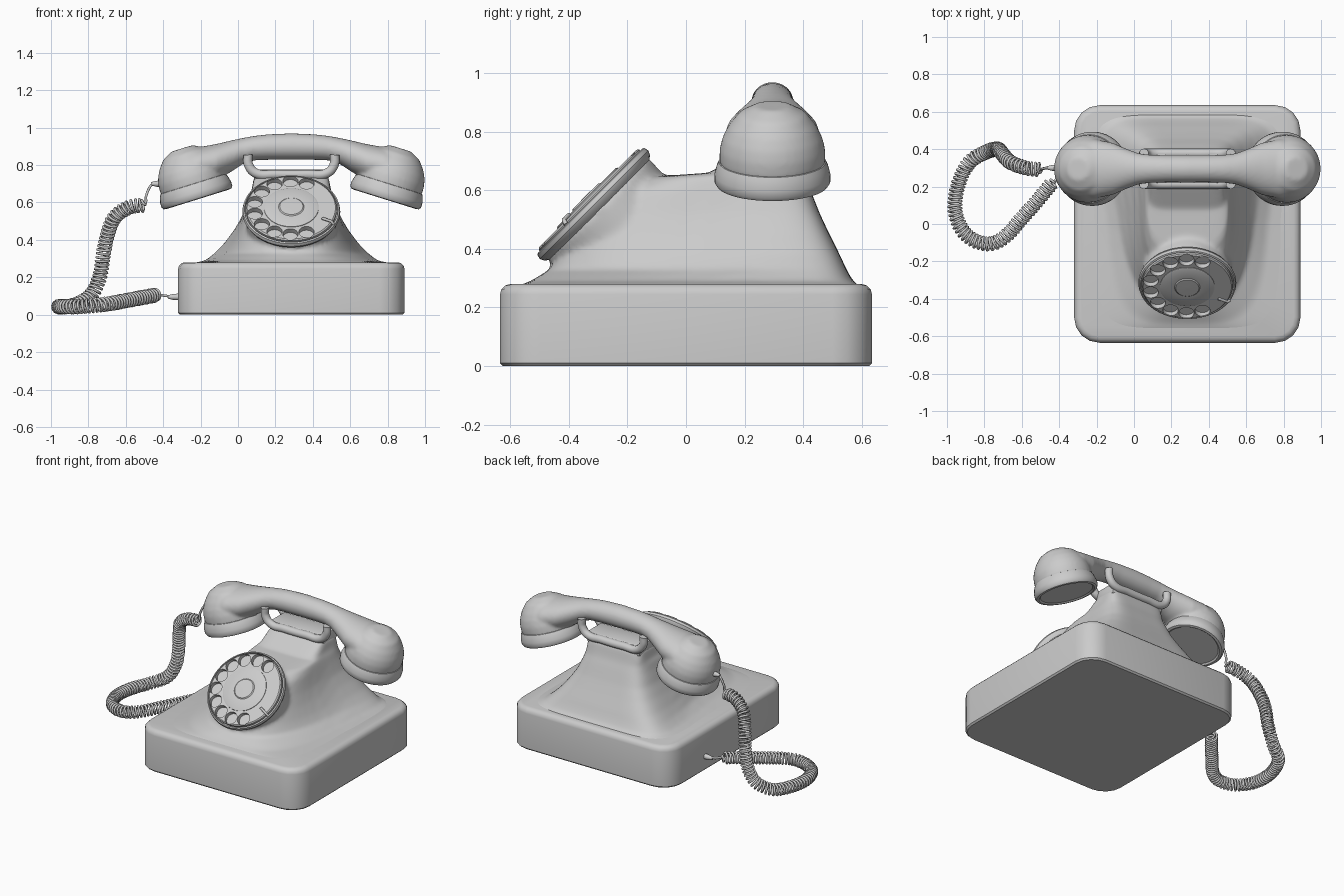
import bpy, bmesh, math
from mathutils import Vector, Matrix

if "Cube" in bpy.data.objects:
    bpy.data.objects.remove(bpy.data.objects["Cube"])

CX = 0.285          # centre of the telephone body
HY = 0.295          # y of the handset


def loft(bm, rings, mat=Matrix()):
    """Skin a closed solid through rings of equal point count."""
    vs = [[bm.verts.new(mat @ Vector(p)) for p in r] for r in rings]
    n = len(vs[0])
    for a, b in zip(vs, vs[1:]):
        for i in range(n):
            j = (i + 1) % n
            bm.faces.new((a[i], a[j], b[j], b[i]))
    bm.faces.new(vs[0][::-1])
    bm.faces.new(vs[-1])


def lathe(bm, profile, mat=Matrix(), n=48):
    """Turn (radius, height) points about the local z axis."""
    loft(bm, [[(r * math.cos(2 * math.pi * i / n), r * math.sin(2 * math.pi * i / n), h)
               for i in range(n)] for r, h in profile], mat)


def finish(name, bm, angle=35):
    bmesh.ops.recalc_face_normals(bm, faces=bm.faces)
    me = bpy.data.meshes.new(name)
    bm.to_mesh(me)
    bm.free()
    ob = bpy.data.objects.new(name, me)
    bpy.context.collection.objects.link(ob)
    bpy.ops.object.select_all(action='DESELECT')
    ob.select_set(True)
    bpy.context.view_layer.objects.active = ob
    bpy.ops.object.shade_smooth_by_angle(angle=math.radians(angle))
    return ob


def blend(ob, voxel, rounds):
    """Fuse overlapping solids into one soft moulded shape."""
    m = ob.modifiers.new("fuse", 'REMESH')
    m.mode = 'VOXEL'
    m.voxel_size = voxel
    m.use_smooth_shade = True
    s = ob.modifiers.new("soften", 'SMOOTH')
    s.factor = 0.5
    s.iterations = rounds


def wire(name, pts, radius, kind='POLY', res=1):
    cu = bpy.data.curves.new(name, 'CURVE')
    cu.dimensions = '3D'
    cu.bevel_depth = radius
    cu.bevel_resolution = res
    cu.use_fill_caps = True
    sp = cu.splines.new(kind)
    if kind == 'BEZIER':
        sp.bezier_points.add(len(pts) - 1)
        for b, p in zip(sp.bezier_points, pts):
            b.co = p
            b.handle_left_type = b.handle_right_type = 'AUTO'
    else:
        sp.points.add(len(pts) - 1)
        for b, p in zip(sp.points, pts):
            b.co = (*p, 1)
    ob = bpy.data.objects.new(name, cu)
    bpy.context.collection.objects.link(ob)
    return ob


# --- base: rounded box
bm = bmesh.new()
bmesh.ops.create_cube(bm, size=1, matrix=Matrix.Translation((CX, 0, 0.14))
                      @ Matrix.Diagonal((1.21, 1.27, 0.28, 1)))
upright = [e for e in bm.edges if abs(e.verts[0].co.z - e.verts[1].co.z) > 0.1]
bmesh.ops.bevel(bm, geom=upright, offset=0.135, segments=4, profile=0.5, affect='EDGES')
for z, off, seg in ((0.28, 0.035, 3), (0.0, 0.01, 1)):
    rim = [e for e in bm.edges if all(abs(v.co.z - z) < 1e-4 for v in e.verts)]
    bmesh.ops.bevel(bm, geom=rim, offset=off, segments=seg, profile=0.5, affect='EDGES')
finish("base", bm, 40)

# --- pedestal: horizontal sections (z, half width front, half width back, y front, y back, front squareness)
SECTIONS = [
    (0.20, .55, .55, -.58, .58, 8), (0.272, .55, .55, -.58, .595, 8),
    (0.29, .38, .485, -.53, .57, 4), (0.33, .29, .44, -.465, .548, 3),
    (0.38, .27, .385, -.44, .525, 3), (0.45, .25, .325, -.40, .49, 3),
    (0.52, .24, .275, -.33, .457, 3), (0.60, .23, .24, -.25, .425, 3),
    (0.645, .22, .225, -.14, .405, 3), (0.66, .21, .215, .08, .40, 6),
    (0.735, .20, .20, .20, .38, 6)]


def section(z, wf, wb, yf, yb, nf, count=64):
    ring = []
    for i in range(count):
        a = 2 * math.pi * i / count
        c, s = math.cos(a), math.sin(a)
        e = 2 / (6 if s > 0 else nf)
        v = math.copysign(abs(s) ** e, s)
        w = wf + (wb - wf) * (v + 1) / 2
        ring.append((CX + w * math.copysign(abs(c) ** e, c),
                     (yf + yb) / 2 + v * (yb - yf) / 2, z))
    return ring


DIAL = Matrix.Translation((CX, -0.335, 0.572)) @ Matrix.Rotation(math.radians(45), 4, 'X')
bm = bmesh.new()
loft(bm, [section(*s) for s in SECTIONS])
lathe(bm, [(.23, -.32), (.245, -.04)], DIAL)      # neck behind the dial
blend(finish("pedestal", bm), 0.012, 10)

# --- dial: rim with recess, pierced finger plate, hub
bm = bmesh.new()
lathe(bm, [(.235, -.06), (.255, -.045), (.262, -.03), (.258, -.014), (.25, -.01),
           (.246, -.028), (.01, -.028)], DIAL, 64)
finish("dial_rim", bm)

bm = bmesh.new()
lathe(bm, [(.241, -.034), (.243, -.006), (.236, 0), (.01, 0)], DIAL, 64)
plate = finish("finger_plate", bm)
bm = bmesh.new()
for k in range(10):
    a = math.radians(66 + k * 228 / 9)
    lathe(bm, [(.041, -.06), (.041, .03)], DIAL @ Matrix.Translation(
        (.2 * math.cos(a), .2 * math.sin(a), 0)), 24)
cutter = finish("hole_cutter", bm)
cutter.hide_render = True
cut = plate.modifiers.new("holes", 'BOOLEAN')
cut.operation = 'DIFFERENCE'
cut.solver = 'EXACT'
cut.object = cutter
bpy.context.view_layer.objects.active = plate
bpy.ops.object.modifier_apply(modifier=cut.name)
bpy.data.objects.remove(cutter)

bm = bmesh.new()
lathe(bm, [(.148, -.01), (.146, .003), (.14, .006), (.068, .006), (.062, .011), (.01, .012)], DIAL)
finish("dial_hub", bm)
wire("finger_stop", [DIAL @ Vector(p) for p in
                     ((.225, -.115, -.01), (.215, -.11, .006), (.165, -.085, .006))], 0.008)

# --- cradle: block and two forked brackets
bm = bmesh.new()
bmesh.ops.create_cube(bm, size=1, matrix=Matrix.Translation((CX, HY, 0.74))
                      @ Matrix.Diagonal((0.40, 0.16, 0.075, 1)))
bmesh.ops.bevel(bm, geom=bm.edges[:], offset=0.015, segments=2, profile=0.5, affect='EDGES')
finish("cradle_block", bm)
FORK = [(-.232, .855), (-.228, .80), (-.19, .757), (-.08, .75)]
for name, y in (("front_fork", .213), ("back_fork", .377)):
    half = [(CX + x, y, z) for x, z in FORK]
    wire(name, half + [(2 * CX - x, yy, z) for x, yy, z in half[::-1]], 0.026, 'BEZIER', 3)

# --- handset: handle sections (offset, top, bottom, half depth) plus bells
HANDLE = [(0, .97, .828, .073), (.12, .965, .828, .073), (.2, .956, .825, .075),
          (.26, .945, .805, .083), (.32, .932, .765, .105), (.4, .913, .72, .14),
          (.5, .895, .70, .16), (.6, .872, .72, .135), (.655, .835, .76, .07)]
BELL = [(.17, .055), (.181, .085), (.18, .13), (.17, .17), (.15, .21), (.115, .255), (.06, .285)]
CAP = [(.01, .008), (.165, .008), (.175, 0), (.19, .003), (.198, .015), (.198, .04), (.19, .07), (.183, .085),
       (.175, .088), (.01, .088)]


def handle_ring(d, top, bot, depth, n=32):
    return [(CX + d, HY + depth * math.cos(2 * math.pi * i / n),
             (top + bot) / 2 + (top - bot) / 2 * math.sin(2 * math.pi * i / n)) for i in range(n)]


def end_frame(s):
    return (Matrix.Translation((CX + s * 0.5, HY, 0.617))
            @ Matrix.Rotation(s * math.radians(17.3), 4, 'Y'))


bm = bmesh.new()
loft(bm, [handle_ring(-d, *r) for d, *r in HANDLE[:0:-1]] + [handle_ring(*h) for h in HANDLE])
for s in (-1, 1):
    lathe(bm, BELL, end_frame(s))
blend(finish("handset", bm), 0.01, 6)
for name, s in (("ear_cap", 1), ("mouth_cap", -1)):
    bm = bmesh.new()
    lathe(bm, CAP, end_frame(s))
    finish(name, bm)

# --- coiled cord: helix swept round a smooth path, plain leads at both ends
PATH = [(-.40, .30, .70), (-.46, .30, .695), (-.49, .295, .64), (-.50, .29, .59),
        (-.58, .30, .575), (-.66, .33, .52), (-.70, .37, .42), (-.72, .395, .32),
        (-.74, .40, .20), (-.79, .385, .10), (-.88, .33, .05), (-.94, .21, .043),
        (-.957, .08, .043), (-.92, -.03, .043), (-.85, -.09, .043), (-.76, -.105, .05),
        (-.68, -.06, .06), (-.60, .03, .075), (-.52, .12, .09), (-.43, .225, .105),
        (-.38, .25, .10), (-.31, .25, .095)]
P = [Vector(p) for p in PATH]
P = [2 * P[0] - P[1]] + P + [2 * P[-1] - P[-2]]
track = []
for i in range(1, len(P) - 2):
    a, b, c, d = P[i - 1:i + 3]
    steps = max(4, round((c - b).length / 0.0018))
    for k in range(steps):
        t = k / steps
        track.append((i - 1 + t, 0.5 * (2 * b + (c - a) * t + (2 * a - 5 * b + 4 * c - d) * t * t
                                        + (3 * b - a - 3 * c + d) * t ** 3)))
coil, normal, phase = [], Vector((0, 1, 0.2)), 0.0
for (u, p), (_, q) in zip(track, track[1:]):
    tan = (q - p).normalized()
    normal = (normal - tan * normal.dot(tan)).normalized()
    phase += 2 * math.pi * (q - p).length / 0.021
    r = 0.034 * max(0, min(1, (u - 2.9) * 4, (19.1 - u) * 4))
    coil.append(p + r * (normal * math.cos(phase) + tan.cross(normal) * math.sin(phase)))
wire("coiled_cord", coil, 0.0075)

# --- strain reliefs where the cord enters
for name, pos, turn in (("handset_relief", (-.405, .30, .70), -90), ("base_relief", (-.315, .25, .095), -90)):
    bm = bmesh.new()
    lathe(bm, [(.018, 0), (.016, .03), (.009, .06)], Matrix.Translation(pos)
          @ Matrix.Rotation(math.radians(turn), 4, 'Y'), 16)
    finish(name, bm)
